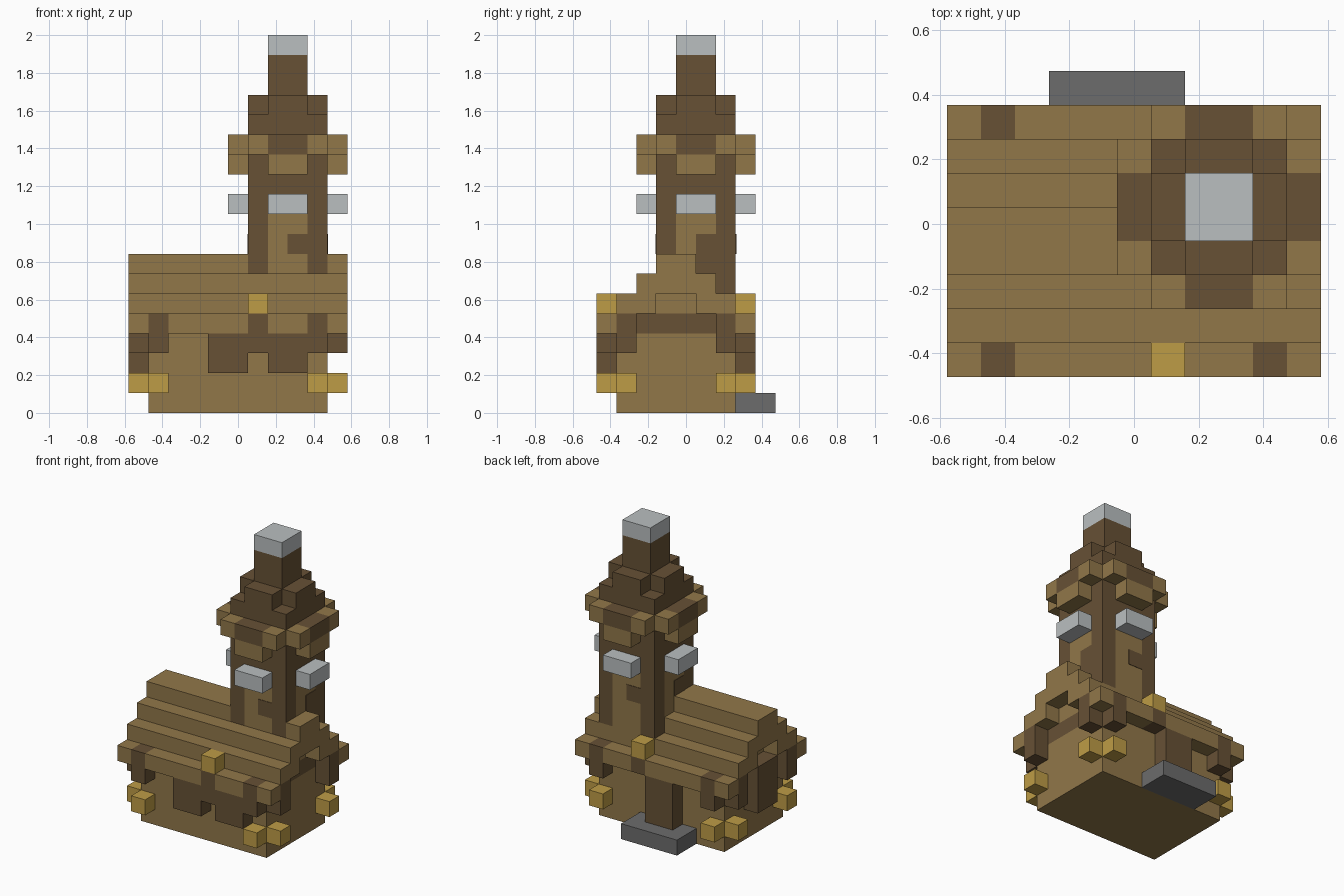
import bpy
import bmesh
from mathutils import Matrix, Vector

cube = bpy.data.objects.get("Cube")
if cube:
    bpy.data.objects.remove(cube, do_unlink=True)

U = 2 / 19                       # size of one block
ORIGIN = Vector((5.5, 4.5, 0))   # grid point on the model's axis
TOWER = Vector((8, 5, 0))        # tower axis on the grid


def material(name, rgb):
    lin = [((c / 255 + 0.055) / 1.055) ** 2.4 for c in rgb] + [1]
    m = bpy.data.materials.new(name)
    m.use_nodes = True
    m.diffuse_color = lin
    m.node_tree.nodes["Principled BSDF"].inputs["Base Color"].default_value = lin
    return m


TAN = material("tan wood", (145, 119, 73))
DARK = material("dark wood", (103, 81, 53))
GOLD = material("lantern gold", (190, 156, 70))
PALE = material("pale stone", (186, 191, 192))
GREY = material("grey stone", (108, 108, 108))


def part(name, mat, *boxes):
    """One object made of blocks given as x, y and z ranges on the grid."""
    bm = bmesh.new()
    for xs, ys, zs in boxes:
        lo, hi = (Vector(p) for p in zip(xs, ys, zs))
        mid = ((lo + hi) / 2 - ORIGIN) * U
        size = Matrix.Diagonal(((hi - lo) * U).to_4d())
        bmesh.ops.create_cube(bm, size=1, matrix=Matrix.Translation(mid) @ size)
    mesh = bpy.data.meshes.new(name)
    bm.to_mesh(mesh)
    bm.free()
    mesh.materials.append(mat)
    obj = bpy.data.objects.new(name, mesh)
    bpy.context.collection.objects.link(obj)


def around(*boxes):
    """Repeat blocks, placed relative to the tower axis, on its four sides."""
    out = []
    for xs, ys, zs in boxes:
        for _ in range(4):
            out.append(([x + TOWER.x for x in xs], [y + TOWER.y for y in ys], zs))
            xs, ys = (-ys[1], -ys[0]), xs
    return out


# Hall walls
part("hall_walls", TAN, ((1, 10), (1, 7), (0, 4)), ((1, 10), (3, 5), (5, 6)))
part("gable_beam", DARK, ((1, 10), (1, 7), (4, 5)))

# Stepped roof, open under the gable ends
part("roof_lower_step", TAN, ((0, 11), (1, 3), (5, 6)), ((0, 11), (5, 7), (5, 6)))
part("roof_upper_step", TAN, ((0, 11), (2, 6), (6, 7)))
part("roof_ridge", TAN, ((0, 6), (3, 5), (7, 8)), ((10, 11), (3, 5), (7, 8)))

# Eaves with beam ends, and a lantern on each
for side, ys in (("front", (0, 1)), ("back", (7, 8))):
    part(side + "_eave", TAN,
         *[(xs, ys, (4, 5)) for xs in ((0, 1), (2, 6), (7, 9), (10, 11))])
    part(side + "_beam_ends", DARK, ((1, 2), ys, (3, 5)),
         ((9, 10), ys, (3, 5)), ((6, 7), ys, (4, 5)))
    part(side + "_roof_lantern", GOLD, ((6, 7), ys, (5, 6)))

# Gable brackets and corner lanterns
SIDES = ((0, 1), (10, 11))
part("gable_brackets", DARK,
     *[(xs, ys, (3, 5)) for xs in SIDES for ys in ((1, 2), (6, 7))])
part("side_lanterns", GOLD,
     *[(xs, ys, (1, 2)) for xs in SIDES for ys in ((1, 2), (6, 7))])
part("end_lanterns", GOLD,
     *[(xs, ys, (1, 2)) for xs in ((1, 2), (9, 10)) for ys in ((0, 1), (7, 8))])

# Bays, door and doorstep
part("front_bay", DARK, ((4, 9), (0, 1), (3, 4)),
     ((4, 6), (0, 1), (2, 3)), ((7, 9), (0, 1), (2, 3)))
part("side_bay", DARK, ((0, 1), (3, 5), (2, 5)))
part("back_door", DARK, ((4, 6), (7, 8), (1, 4)))
part("doorstep", GREY, ((3, 7), (7, 9), (0, 1)))

# Tower shaft
part("tower_core", TAN, ((6, 10), (4, 6), (6, 10)), ((7, 9), (3, 7), (6, 10)))
part("tower_corner_posts", DARK, *around(((-2, -1), (-2, -1), (6, 10))))
part("tower_wall_patches", DARK, *around(((0, 1), (-2.03, -2), (8, 9))),
     ((10, 10.03), (5, 6), (7, 8)))
part("tower_head", DARK, ((6, 10), (3, 7), (10, 15)))
part("tower_sills", PALE, *around(((-1, 1), (-3, -2), (10, 11))))

# Ring of eaves around the tower
part("tower_corbels", TAN, *around(((-1, 1), (-3, -2), (12, 13))))
part("tower_eave_middles", DARK, *around(((-1, 1), (-3, -2), (13, 14))))
part("tower_eave_ends", TAN, *around(((-2, -1), (-3, -2), (13, 14)),
                                     ((1, 2), (-3, -2), (13, 14))))

# Spire
part("spire_steps", DARK, *around(((-1, 1), (-2, -1), (15, 16))))
part("spire", DARK, ((7, 9), (4, 6), (15, 18)))
part("spire_cap", PALE, ((7, 9), (4, 6), (18, 19)))
